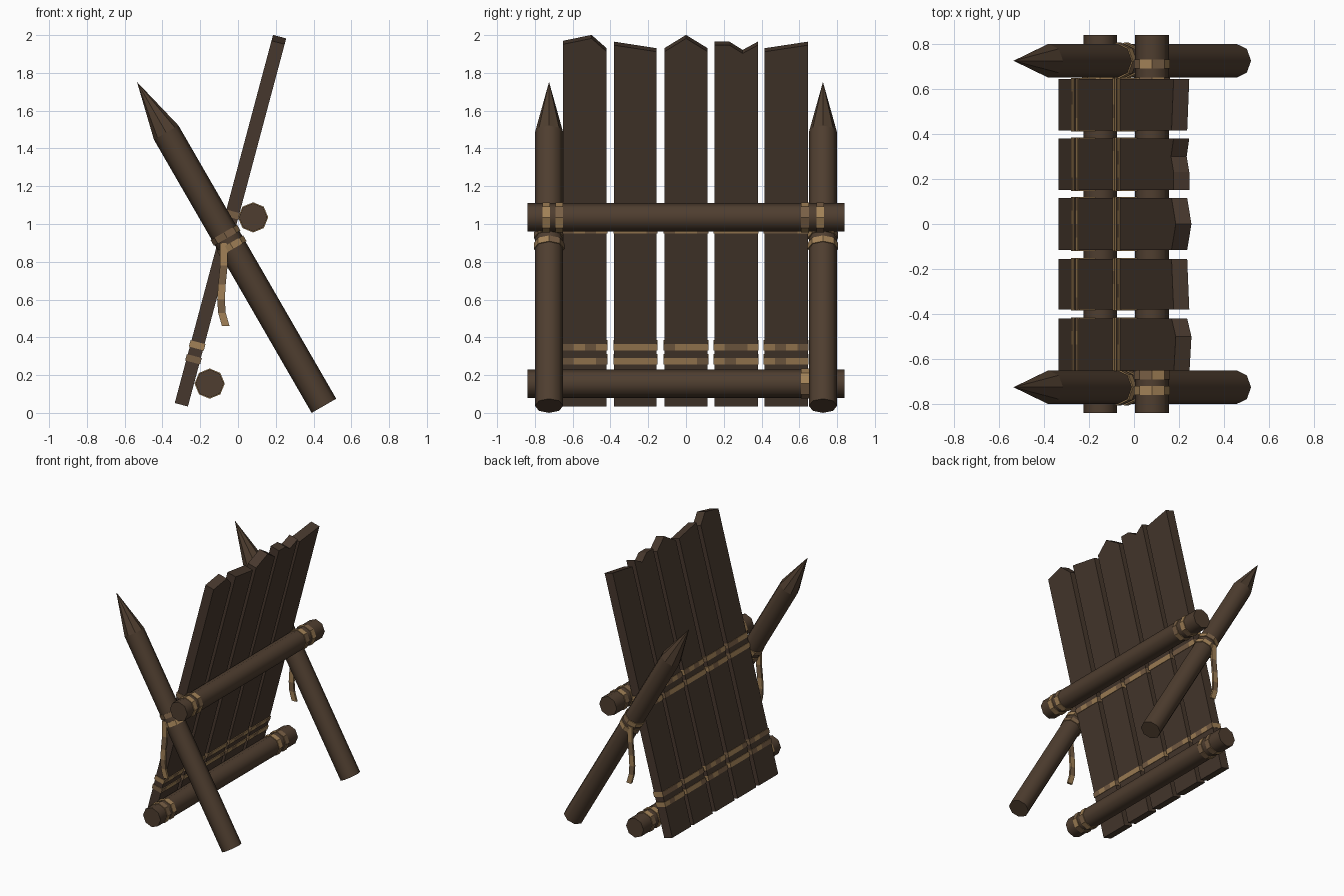
import bpy, bmesh, math, random
from mathutils import Matrix, Vector

if "Cube" in bpy.data.objects:
    bpy.data.objects.remove(bpy.data.objects["Cube"])

random.seed(4)


def material(name, rgb):
    m = bpy.data.materials.new(name)
    m.diffuse_color = (*rgb, 1)
    m.use_nodes = True
    m.node_tree.nodes["Principled BSDF"].inputs["Base Color"].default_value = m.diffuse_color
    return m


LOG = material("log brown", (0.078, 0.048, 0.029))
PLANK = material("plank brown", (0.062, 0.039, 0.026))
TAN = material("rope tan", (0.36, 0.22, 0.095))
DARK = material("rope brown", (0.19, 0.115, 0.06))


def finish(name, bm, mats, matrix=Matrix()):
    bmesh.ops.recalc_face_normals(bm, faces=bm.faces)
    me = bpy.data.meshes.new(name)
    bm.to_mesh(me)
    bm.free()
    for m in mats:
        me.materials.append(m)
    ob = bpy.data.objects.new(name, me)
    ob.matrix_world = matrix
    bpy.context.collection.objects.link(ob)
    return ob


def prism(bm, pts, vec):
    """Extrude a closed outline along vec; returns the side faces."""
    a = [bm.verts.new(p) for p in pts]
    b = [bm.verts.new(Vector(p) + Vector(vec)) for p in pts]
    bm.faces.new(a)
    bm.faces.new(b)
    n = len(pts)
    return [bm.faces.new((a[i], a[(i + 1) % n], b[(i + 1) % n], b[i])) for i in range(n)]


def octagon(r, z=0):
    return [(r * math.cos(i * math.pi / 4), r * math.sin(i * math.pi / 4), z) for i in range(8)]


def pole(name, length, matrix, tip=0):
    """Eight-sided log along local z, optionally sharpened."""
    bm = bmesh.new()
    for f in prism(bm, octagon(0.075), (0, 0, length)):
        f.smooth = True
    if tip:
        bm.faces.ensure_lookup_table()
        bmesh.ops.poke(bm, faces=[bm.faces[1]])
        apex = max(bm.verts, key=lambda v: v.co.z - v.co.xy.length)
        apex.co = (0, 0, length + tip)
        for f in apex.link_faces:
            f.smooth = False
    return finish(name, bm, [LOG], matrix)


def rope(name, outlines, width, matrix):
    """Thin wraps with mottled rope colours."""
    bm = bmesh.new()
    for pts in outlines:
        for f in prism(bm, pts, (0, 0, width)):
            f.material_index = int(random.random() < 0.4)
    return finish(name, bm, [TAN, DARK], matrix)


# Side stakes with their lashings and loose rope tails
for side, y in (("front", -0.725), ("back", 0.725)):
    mat = Matrix.Translation((0.455, y, 0.0375)) @ Matrix.Rotation(math.radians(-30), 4, 'Y')
    pole(side + "_stake", 1.67, mat, 0.31)
    rope(side + "_stake_lashing", [octagon(0.081, t) for t in (0.96, 1.025)], 0.035, mat)

    path = [(-0.075, 0.90), (-0.075, 0.78), (-0.085, 0.68), (-0.09, 0.60), (-0.085, 0.53), (-0.065, 0.46)]
    bm = bmesh.new()
    yo = y + math.copysign(0.06, y)
    rows = [[bm.verts.new((x + dx, yo + dy, z)) for dx, dy in
             ((-0.02, -0.008), (0.02, -0.008), (0.02, 0.008), (-0.02, 0.008))] for x, z in path]
    for k, (a, b) in enumerate(zip(rows, rows[1:])):
        for i in range(4):
            f = bm.faces.new((a[i], a[(i + 1) % 4], b[(i + 1) % 4], b[i]))
            f.material_index = k % 2
    bm.faces.new(rows[0])
    bm.faces.new(rows[-1])
    finish(side + "_rope_tail", bm, [TAN, DARK])

# Cross logs with end wraps
for level, x, z in (("upper", 0.08, 1.035), ("lower", -0.15, 0.155)):
    mat = Matrix.Translation((x, -0.84, z)) @ Matrix.Rotation(math.radians(-90), 4, 'X')
    pole(level + "_cross_log", 1.68, mat)
    rope(level + "_log_wraps", [octagon(0.080, t) for t in (0.08, 0.15, 1.45, 1.53)], 0.04, mat)

# Leaning planks: (left y, right y, top outline from right to left)
lean = Matrix.Translation((-0.30, 0, 0.043)) @ Matrix.Rotation(math.radians(14.95), 4, 'Y')
planks = [
    (-0.65, -0.42, [(-0.42, 1.944), (-0.50, 2.017), (-0.65, 1.985)]),
    (-0.38, -0.155, [(-0.155, 1.944), (-0.38, 1.98)]),
    (-0.115, 0.115, [(0.115, 1.944), (0.0, 2.017), (-0.115, 1.944)]),
    (0.15, 0.38, [(0.38, 1.98), (0.30, 1.935), (0.23, 1.98), (0.15, 1.98)]),
    (0.415, 0.645, [(0.645, 1.98), (0.415, 1.944)]),
]
for n, (y0, y1, top) in enumerate(planks, 1):
    bm = bmesh.new()
    prism(bm, [(-0.036, y, s) for y, s in [(y0, 0), (y1, 0)] + top], (0.072, 0, 0))
    finish(f"plank_{n}", bm, [PLANK], lean)

    # Rope bands round each plank, split into short strands
    ys = [y0 - 0.004 + (y1 - y0 + 0.008) * i / 4 for i in range(5)]
    rect = [(-0.041, y) for y in ys] + [(0.041, y) for y in reversed(ys)]
    rope(f"plank_{n}_bands", [[(x, y, s) for x, y in rect] for s in (0.232, 0.308, 0.95, 1.025)],
         0.035, lean)
